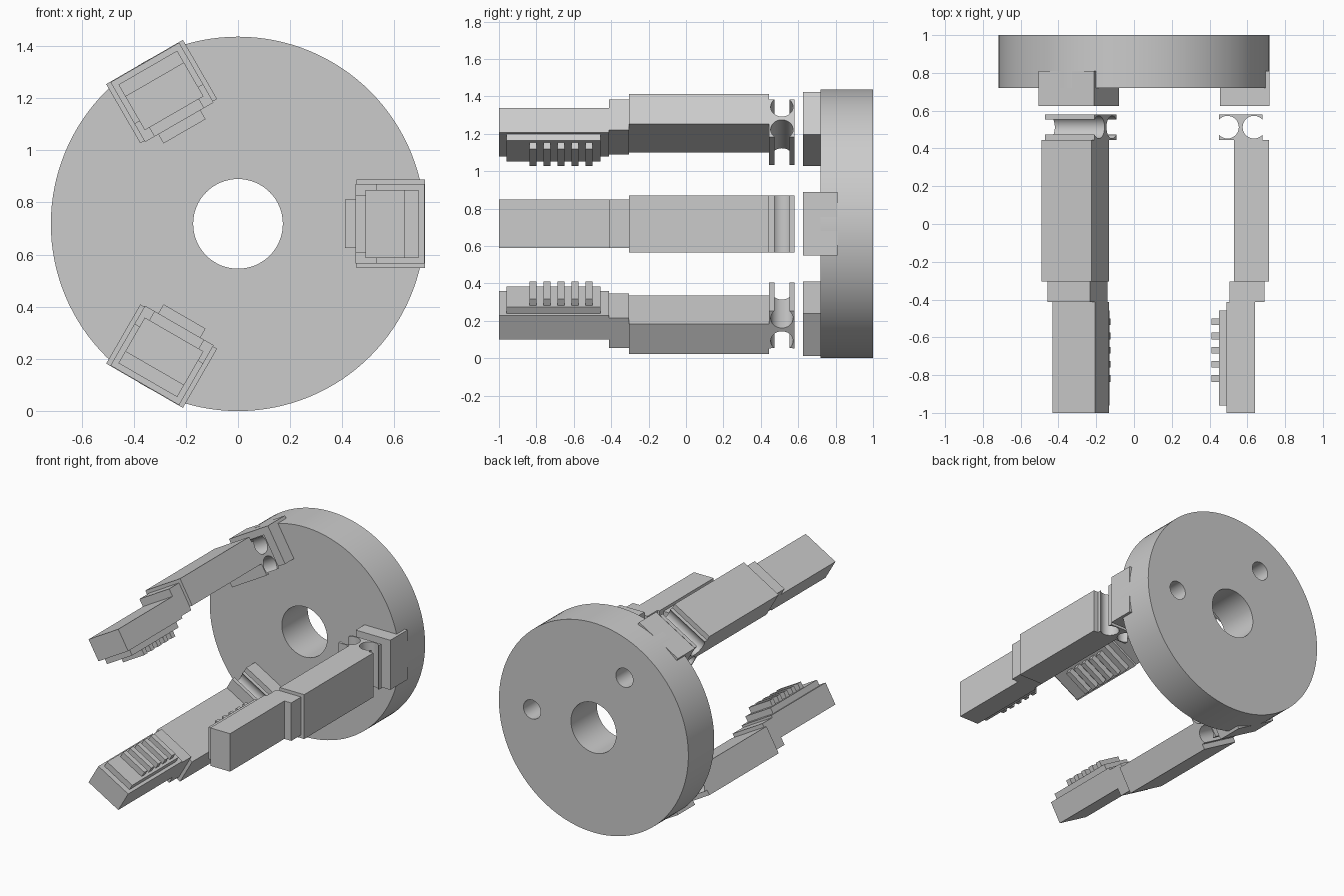
import bpy, bmesh
from math import sin, cos, pi, radians, asin
from mathutils import Matrix, Vector

if "Cube" in bpy.data.objects:
    bpy.data.objects.remove(bpy.data.objects["Cube"])

R = 0.718                                  # disc radius, also the height of its axis
ALIGN = Matrix.Rotation(-pi / 2, 4, 'X')   # turns a z cylinder to run along y


def add_object(name, bm, angle=0, smooth=False):
    """Finish a mesh built around the y axis: turn it round the palm axis and lift it."""
    bmesh.ops.recalc_face_normals(bm, faces=bm.faces)
    bm.transform(Matrix.Translation((0, 0, R)) @ Matrix.Rotation(-angle, 4, 'Y'))
    mesh = bpy.data.meshes.new(name)
    bm.to_mesh(mesh)
    bm.free()
    ob = bpy.data.objects.new(name, mesh)
    bpy.context.collection.objects.link(ob)
    if smooth:
        smooth_edges(ob)
    return ob


def smooth_edges(ob):
    bpy.ops.object.select_all(action='DESELECT')
    ob.select_set(True)
    bpy.context.view_layer.objects.active = ob
    bpy.ops.object.shade_smooth_by_angle(angle=radians(30))


def box(bm, x0, x1, y0, y1, half):
    m = Matrix.Translation(((x0 + x1) / 2, (y0 + y1) / 2, 0)) @ \
        Matrix.Diagonal((x1 - x0, y1 - y0, 2 * half, 1))
    bmesh.ops.create_cube(bm, size=1, matrix=m)


def cylinder(bm, x, z, r, y0, y1, n):
    bmesh.ops.create_cone(bm, cap_ends=True, segments=n, radius1=r, radius2=r, depth=y1 - y0,
                          matrix=Matrix.Translation((x, (y0 + y1) / 2, z)) @ ALIGN)


# Palm disc with a central bore and two blind holes in the back
bm = bmesh.new()
cylinder(bm, 0, 0, R, 0.72, 1.0, 128)
palm = add_object("palm_disc", bm)
bm = bmesh.new()
cylinder(bm, 0, 0, 0.172, 0.6, 1.1, 64)
for a in (0, 2 * pi / 3):
    cylinder(bm, 0.467 * cos(a), 0.467 * sin(a), 0.065, 0.81, 1.1, 40)
cutter = add_object("hole_cutter", bm)
cutter.hide_render = True
mod = palm.modifiers.new("holes", 'BOOLEAN')
mod.object = cutter
mod.solver = 'EXACT'
bpy.context.view_layer.objects.active = palm
bpy.ops.object.modifier_apply(modifier=mod.name)
bpy.data.objects.remove(cutter)
smooth_edges(palm)


def hinge(bm):
    """Block with a round groove in its inner and outer ends."""
    x0, x1, y0, y1, half, r, yc = 0.45, 0.68, 0.445, 0.58, 0.152, 0.06, 0.5125
    inset = 0.045
    open_a = pi - asin(0.04 / r)           # groove stops where it meets the end face
    arc = [open_a - 2 * open_a * i / 24 for i in range(25)]
    pts = [(x0, y0), (x1, y0)]
    pts += [(x1 - inset - r * cos(a), yc - r * sin(a)) for a in arc]
    pts += [(x1, y1), (x0, y1)]
    pts += [(x0 + inset + r * cos(a), yc + r * sin(a)) for a in arc]
    face = bm.faces.new([bm.verts.new((x, y, -half)) for x, y in pts])
    ext = bmesh.ops.extrude_face_region(bm, geom=[face])
    verts = [v for v in ext['geom'] if isinstance(v, bmesh.types.BMVert)]
    bmesh.ops.translate(bm, verts=verts, vec=Vector((0, 0, 2 * half)))


# Finger blocks: name, inner and outer radius, y range, half width
BLOCKS = [
    ("finger_base", 0.455, 0.717, 0.625, 0.81, 0.17),
    ("lower_link", 0.53, 0.715, -0.305, 0.445, 0.152),
    ("middle_link", 0.505, 0.692, -0.412, -0.305, 0.13),
    ("fingertip", 0.49, 0.64, -1.0, -0.412, 0.13),
    ("grip_pad", 0.45, 0.49, -0.96, -0.457, 0.11),
]

# Three fingers around the palm
for k in range(3):
    angle = k * 2 * pi / 3
    for name, *dims in BLOCKS:
        bm = bmesh.new()
        box(bm, *dims)
        add_object(f"{name}_{k + 1}", bm, angle)

    bm = bmesh.new()
    hinge(bm)
    add_object(f"hinge_{k + 1}", bm, angle, smooth=True)

    # Grip ridges
    bm = bmesh.new()
    for i in range(5):
        y = -0.818 + 0.075 * i
        box(bm, 0.41, 0.45, y - 0.018, y + 0.018, 0.093)
    add_object(f"grip_ridges_{k + 1}", bm, angle)
